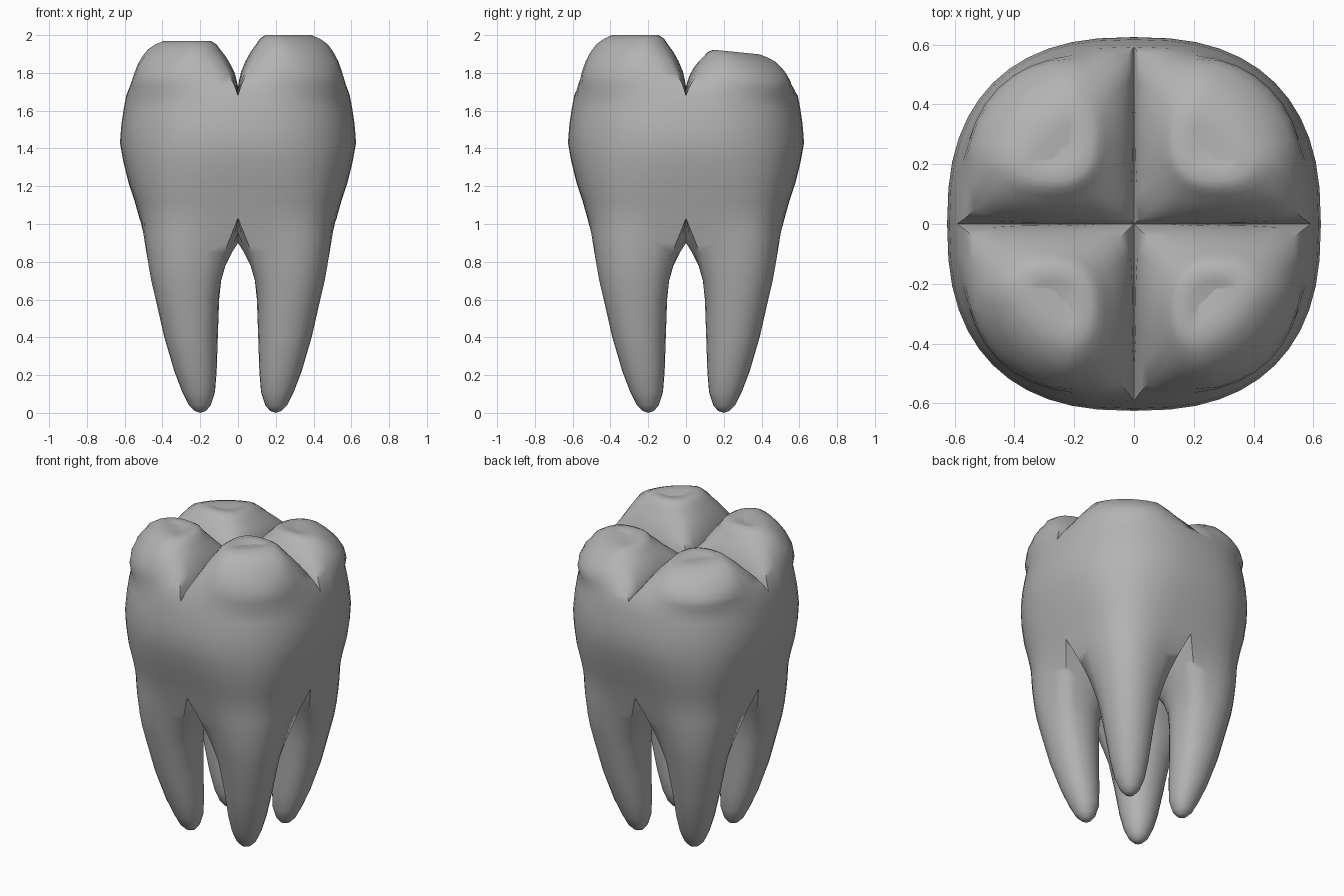
import bpy, bmesh, math
from mathutils import Vector

if "Cube" in bpy.data.objects:
    bpy.data.objects.remove(bpy.data.objects["Cube"])

N = 24                      # points around each quarter (half outer wall, half inner wall)
H = N // 2
GROOVE = 1.68               # height where the cusps separate

enamel = bpy.data.materials.new("tooth_grey")
enamel.diffuse_color = (0.45, 0.45, 0.45, 1)
enamel.use_nodes = True
enamel.node_tree.nodes["Principled BSDF"].inputs["Base Color"].default_value = enamel.diffuse_color

# height, inner limit, outer limit, share of the quarter-pie section (None = root fork rule)
RINGS = [
    (0.01, .17, .23, None), (0.04, .145, .26, None), (0.11, .122, .295, None),
    (0.22, .113, .337, None), (0.40, .107, .39, None), (0.60, .10, .437, None),
    (0.70, .093, .463, None), (0.78, .085, .480, None), (0.85, .075, .493, None),
    (0.90, .07, .502, None), (0.95, .06, .510, None), (1.03, .05, .522, 1),
    (1.12, 0, .547, 1), (1.22, 0, .58, 1), (1.33, 0, .607, 1), (1.43, 0, .625, 1),
    (1.53, 0, .617, 1), (1.61, 0, .605, 1), (GROOVE, 0, .592, 1),
    (1.74, .02, .580, .78), (1.80, .035, .564, .52), (1.86, .055, .541, .28),
    (1.91, .075, .512, .12), (1.95, .095, .482, 0), (1.98, .115, .445, 0),
    (2.00, .145, .405, 0), (1.995, .19, .36, 0), (1.985, .23, .31, 0),
]


def power(v, p):
    return math.copysign(abs(v) ** p, v)


def pie_point(i, hi, p):
    """Quarter of the rounded crown section, closed along the two middle planes."""
    if i <= H:
        a = math.pi / 2 * i / H
        return Vector((hi * power(math.cos(a), p) if i < H else 0,
                       hi * power(math.sin(a), p)))
    k = (i - H) / (H / 2)
    return Vector((0, hi * (1 - k))) if k <= 1 else Vector((hi * (k - 1), 0))


def round_point(i, lo, hi, p):
    """Rounded section of a single root or cusp."""
    a = -math.pi / 4 + math.tau * i / N
    c, r = (lo + hi) / 2, (hi - lo) / 2
    return Vector((c + r * power(math.cos(a), p), c + r * power(math.sin(a), p)))


def fork_share(i, z):
    """Roots join early along the middle planes and later at the outer wall."""
    d = abs(i - 18) if i >= H else 6
    w = max(0, d - 3) / 3
    end = .95 - .05 * d / 3 if d <= 3 else .90 + .13 * w
    start = .6 - .2 * w
    return min(1, max(0, (z - start) / (end - start))) ** (3 - .8 * w)


def add_quarter(bm, sx, sy, top, tilt):
    """Loft one root, its crown quarter and its cusp."""
    loops = []
    for z, lo, hi, share in RINGS:
        # the crown is squarer near the neck
        square = .56 + .25 * min(1, max(0, (z - 1.03) / .4))
        loop = []
        for i in range(N):
            t = fork_share(i, z) if share is None else share
            p = pie_point(i, hi, square)
            if t < 1:
                p = round_point(i, lo, hi, .95 if z < 1.2 else .8).lerp(p, t)
            h = z
            if z > GROOVE:
                # keep cusp corners inside the rounded crown outline
                reach = (abs(p.x) ** 2.46 + abs(p.y) ** 2.46) ** (1 / 2.46)
                p *= min(1, 1.05 * hi / reach)
                f = (z - GROOVE) / (2 - GROOVE)
                h = GROOVE + f * (top - GROOVE) + f * tilt * (p.y - .27)
            if z >= GROOVE:       # fissures rise a little towards the middle
                h += .05 * max(0, 1 - p.length / .5) * max(0, 1 - (z - GROOVE) / .2)
            loop.append(bm.verts.new((sx * p.x, sy * p.y, h)))
        loops.append(loop)
    for a, b in zip(loops, loops[1:]):
        for i in range(N):
            j = (i + 1) % N
            quad = (a[i], a[j], b[j], b[i])
            # leave out the walls hidden between neighbouring quarters
            if any(all(abs(v.co[k]) < 1e-5 for v in quad) for k in (0, 1)):
                continue
            bm.faces.new(quad)
    tip = bm.verts.new((sx * .2, sy * .2, 0))
    pit = bm.verts.new((sx * .27, sy * .27, loops[-1][0].co.z - .003))
    for i in range(N):
        j = (i + 1) % N
        bm.faces.new((tip, loops[0][j], loops[0][i]))
        bm.faces.new((pit, loops[-1][i], loops[-1][j]))


# Four quarters with cusps of different height
bm = bmesh.new()
for sx, sy, top, tilt in ((1, -1, 2.0, 0), (-1, -1, 1.97, 0),
                          (1, 1, 1.91, -.1), (-1, 1, 1.91, -.1)):
    add_quarter(bm, sx, sy, top, tilt)
bmesh.ops.remove_doubles(bm, verts=bm.verts, dist=1e-4)
bmesh.ops.recalc_face_normals(bm, faces=bm.faces)

mesh = bpy.data.meshes.new("molar")
bm.to_mesh(mesh)
bm.free()
mesh.materials.append(enamel)
molar = bpy.data.objects.new("molar", mesh)
bpy.context.collection.objects.link(molar)
bpy.context.view_layer.objects.active = molar
molar.select_set(True)
bpy.ops.object.shade_smooth_by_angle(angle=math.radians(60))
